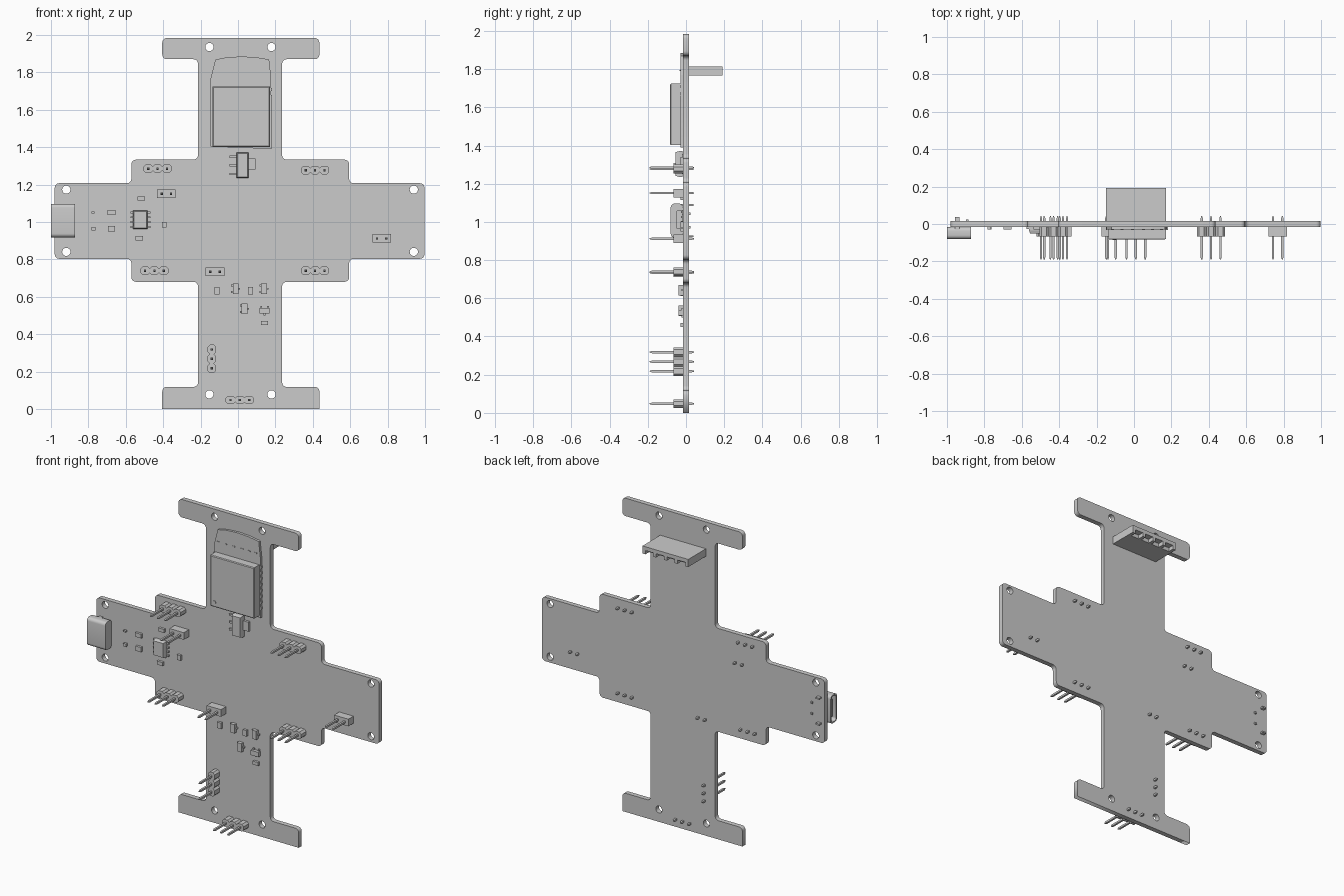
import bpy, bmesh
from math import cos, sin, pi
from mathutils import Vector

if "Cube" in bpy.data.objects:
    bpy.data.objects.remove(bpy.data.objects["Cube"])

FRONT, BACK = -0.015, 0.015     # board faces in y


def loft(bm, rings):
    """Skin a list of equal-length rings and cap both ends."""
    vs = [[bm.verts.new(p) for p in r] for r in rings]
    n = len(vs[0])
    for a, b in zip(vs, vs[1:]):
        for i in range(n):
            bm.faces.new((a[i], a[(i + 1) % n], b[(i + 1) % n], b[i]))
    bm.faces.new(vs[0])
    bm.faces.new(vs[-1][::-1])


def prism(bm, pts, y0, y1):
    loft(bm, [[(x, y, z) for x, z in pts] for y in (y0, y1)])


def rect(x, z, w, h):
    return [(x - w/2, z - h/2), (x + w/2, z - h/2), (x + w/2, z + h/2), (x - w/2, z + h/2)]


def box(bm, x, z, w, h, y0, y1):
    prism(bm, rect(x, z, w, h), y0, y1)


def rounded(corners, steps=5):
    """Fillet a closed outline given as (x, z, radius)."""
    out = []
    n = len(corners)
    for i, (x, z, r) in enumerate(corners):
        c = Vector((x, z))
        if r == 0:
            out.append((x, z))
            continue
        a = c + (Vector(corners[i - 1][:2]) - c).normalized() * r
        b = c + (Vector(corners[(i + 1) % n][:2]) - c).normalized() * r
        o = a + b - c
        for k in range(steps + 1):
            t = k / steps * pi / 2
            p = o + (a - o) * cos(t) + (b - o) * sin(t)
            out.append((p.x, p.y))
    return out


def finish(bm, name, smooth=False):
    bmesh.ops.recalc_face_normals(bm, faces=bm.faces)
    me = bpy.data.meshes.new(name)
    bm.to_mesh(me)
    bm.free()
    ob = bpy.data.objects.new(name, me)
    bpy.context.collection.objects.link(ob)
    if smooth:
        bpy.ops.object.select_all(action='DESELECT')
        ob.select_set(True)
        bpy.context.view_layer.objects.active = ob
        bpy.ops.object.shade_smooth_by_angle(angle=0.6)
    return ob


# Circuit board: filled 2D curve with drilled holes
R = 0.024
right = [(0.435, 0, 0), (0.435, 0.118, R), (0.236, 0.118, R), (0.236, 0.68, R),
         (0.594, 0.68, R), (0.594, 0.803, R), (0.997, 0.803, R), (0.997, 1.207, R),
         (0.594, 1.207, R), (0.594, 1.333, R), (0.236, 1.333, R), (0.236, 1.87, R),
         (0.435, 1.87, R), (0.435, 1.983, R)]
left_x = {0.435: -0.405, 0.236: -0.214, 0.594: -0.57, 0.997: -0.98}
left = [(left_x[x], z, r) for x, z, r in reversed(right)]
splines = [rounded(right + left)]
holes = [(x, z) for x in (-0.918, 0.94) for z in (0.84, 1.173)]
holes += [(x, z) for x in (-0.153, 0.179) for z in (0.078, 1.935)]
for hx, hz in holes:
    splines.append([(hx + 0.022 * cos(k * pi / 12), hz + 0.022 * sin(k * pi / 12)) for k in range(24)])
cu = bpy.data.curves.new("board_outline", 'CURVE')
cu.dimensions, cu.fill_mode, cu.extrude = '2D', 'BOTH', BACK
for pts in splines:
    s = cu.splines.new('POLY')
    s.points.add(len(pts) - 1)
    for p, (x, z) in zip(s.points, pts):
        p.co = (x, z, 0, 1)
    s.use_cyclic_u = True
tmp = bpy.data.objects.new("board_outline", cu)
bpy.context.collection.objects.link(tmp)
me = bpy.data.meshes.new_from_object(tmp.evaluated_get(bpy.context.evaluated_depsgraph_get()))
bpy.data.objects.remove(tmp)
bm = bmesh.new()
bm.from_mesh(me)
for v in bm.verts:
    v.co = (v.co.x, -v.co.z, v.co.y)
bmesh.ops.remove_doubles(bm, verts=bm.verts, dist=1e-5)
finish(bm, "circuit_board")


# Pin headers: plastic lobes or block, with pointed pins through the board
def header(name, x, z, count, vertical=False, block=False):
    bm = bmesh.new()
    if block:
        box(bm, x, z, 0.1, 0.045, -0.066, FRONT)
    for i in range(count):
        d = (i - (count - 1) / 2) * 0.05
        px, pz = (x, z + d) if vertical else (x + d, z)
        if not block:
            a, b, c = 0.0255, 0.0225, 0.012
            if vertical:
                a, b = b, a
            prism(bm, [(px + u, pz + w) for u, w in
                       ((-a, -b + c), (-a + c, -b), (a - c, -b), (a, -b + c),
                        (a, b - c), (a - c, b), (-a + c, b), (-a, b - c))], -0.066, FRONT)
        loft(bm, [[(u, y, w) for u, w in rect(px, pz, s, s)] for y, s in
                  ((-0.19, 0.005), (-0.178, 0.012), (0.03, 0.012), (0.042, 0.005))])
    finish(bm, name)


for i, (x, z) in enumerate([(-0.43, 1.285), (0.412, 1.277), (-0.447, 0.739), (0.412, 0.739), (0.01, 0.048)]):
    header(f"three_pin_header_{i}", x, z, 3)
header("side_pin_header", -0.14, 0.268, 3, vertical=True)
for i, (x, z) in enumerate([(-0.383, 1.151), (0.768, 0.912), (-0.123, 0.734)]):
    header(f"two_pin_header_{i}", x, z, 2, block=True)

# Radio module: board with arched antenna end, shield can, antenna pads
bm = bmesh.new()
prism(bm, [(-0.147, 1.403), (0.18, 1.39), (0.177, 1.77), (0.166, 1.869), (0.1, 1.88),
           (0.02, 1.885), (-0.06, 1.88), (-0.121, 1.868), (-0.147, 1.765)], -0.03, FRONT)
for x in (-0.115, -0.065, -0.008, 0.05, 0.1, 0.146):
    box(bm, x, 1.792, 0.016, 0.006, -0.033, -0.03)
for k in range(8):
    for x in (-0.147, 0.178):
        box(bm, x, 1.45 + k * 0.037, 0.006, 0.016, -0.031, FRONT)
finish(bm, "radio_module_board")
bm = bmesh.new()
o = rect(0.017, 1.563, 0.306, 0.322)
i_ = rect(0.017, 1.563, 0.296, 0.312)
loft(bm, [[(x, y, z) for x, z in r] for r, y in ((o, -0.028), (o, -0.079), (i_, -0.083))])
finish(bm, "shield_can")
bm = bmesh.new()
prism(bm, [(-0.106 + 0.01 * cos(k * pi / 6), 1.433 + 0.01 * sin(k * pi / 6)) for k in range(12)], -0.085, -0.08)
finish(bm, "shield_dot")

# Voltage regulator with three leads and a tab
bm = bmesh.new()
b = rect(0.024, 1.303, 0.066, 0.134)
t = rect(0.024, 1.303, 0.056, 0.124)
loft(bm, [[(x, y, z) for x, z in r] for r, y in ((b, -0.018), (b, -0.037), (t, -0.054))])
box(bm, 0.073, 1.31, 0.042, 0.06, -0.03, FRONT)
for dz in (-0.046, 0, 0.046):
    box(bm, -0.025, 1.303 + dz, 0.04, 0.012, -0.026, FRONT)
finish(bm, "voltage_regulator")

# Eight-lead chip
bm = bmesh.new()
b = rect(-0.522, 1.012, 0.078, 0.1)
t = rect(-0.522, 1.012, 0.068, 0.09)
loft(bm, [[(x, y, z) for x, z in r] for r, y in ((b, -0.018), (b, -0.035), (t, -0.05))])
for k in range(4):
    box(bm, -0.522, 1.012 + (k - 1.5) * 0.026, 0.108, 0.01, -0.026, FRONT)
finish(bm, "eight_lead_chip")

# Small transistors
for i, (x, z, flat) in enumerate([(-0.013, 0.643, 0), (0.139, 0.643, 0), (0.035, 0.536, 0), (0.142, 0.525, 1)]):
    bm = bmesh.new()

    def bit(dx, dz, w, h, y0, y1):
        if flat:
            dx, dz, w, h = dz, -dx, h, w
        box(bm, x + dx, z + dz, w, h, y0, y1)
    bit(0, 0, 0.03, 0.055, -0.038, -0.017)
    bit(0.018, 0, 0.014, 0.01, -0.024, FRONT)
    for dz in (-0.018, 0.018):
        bit(-0.018, dz, 0.014, 0.01, -0.024, FRONT)
    finish(bm, f"transistor_{i}")

# Resistors and capacitors
chips = [(-0.774, 1.05, 0.016, 0.01), (-0.772, 0.964, 0.02, 0.018), (-0.677, 1.05, 0.042, 0.026),
         (-0.677, 0.964, 0.038, 0.03), (-0.517, 1.125, 0.038, 0.022), (-0.527, 0.913, 0.04, 0.022),
         (-0.394, 0.985, 0.026, 0.032), (-0.112, 0.632, 0.026, 0.038), (0.067, 0.632, 0.026, 0.038),
         (0.142, 0.46, 0.038, 0.022)]
for i, (x, z, w, h) in enumerate(chips):
    bm = bmesh.new()
    box(bm, x, z, w, h, -0.03, FRONT)
    finish(bm, f"chip_component_{i}")


# Charging socket: hollow rounded shell, open toward -x
def shell_ring(x, inset):
    y0, y1, z0, z1, r = -0.08 + inset, -0.017 - inset, 0.918 + inset, 1.096 - inset, 0.02 - inset / 2
    return [(x, y, z) for y, z in rounded([(y0, z0, r), (y1, z0, r), (y1, z1, r), (y0, z1, r)])]


bm = bmesh.new()
loft(bm, [shell_ring(-0.872, 0), shell_ring(-1.0, 0), shell_ring(-1.0, 0.008), shell_ring(-0.9, 0.008)])
finish(bm, "socket_shell", smooth=True)
bm = bmesh.new()
box(bm, -0.94, 1.007, 0.09, 0.11, -0.054, -0.042)
finish(bm, "socket_tongue")
bm = bmesh.new()
for dz in (-0.082, 0.082):
    box(bm, -0.945, 1.007 + dz, 0.024, 0.01, -0.04, 0.038)
for dz in (-0.035, 0.035):
    box(bm, -0.892, 1.007 + dz, 0.012, 0.012, -0.04, 0.024)
finish(bm, "socket_legs")

# Rear connector: block with four notches along its outer lower edge
bm = bmesh.new()
box(bm, 0.01, 1.79, 0.32, 0.048, BACK, 0.155)
box(bm, 0.01, 1.802, 0.32, 0.024, 0.155, 0.192)
for k in range(5):
    box(bm, -0.14 + k * 0.075, 1.778, 0.02, 0.024, 0.155, 0.192)
finish(bm, "rear_connector")
